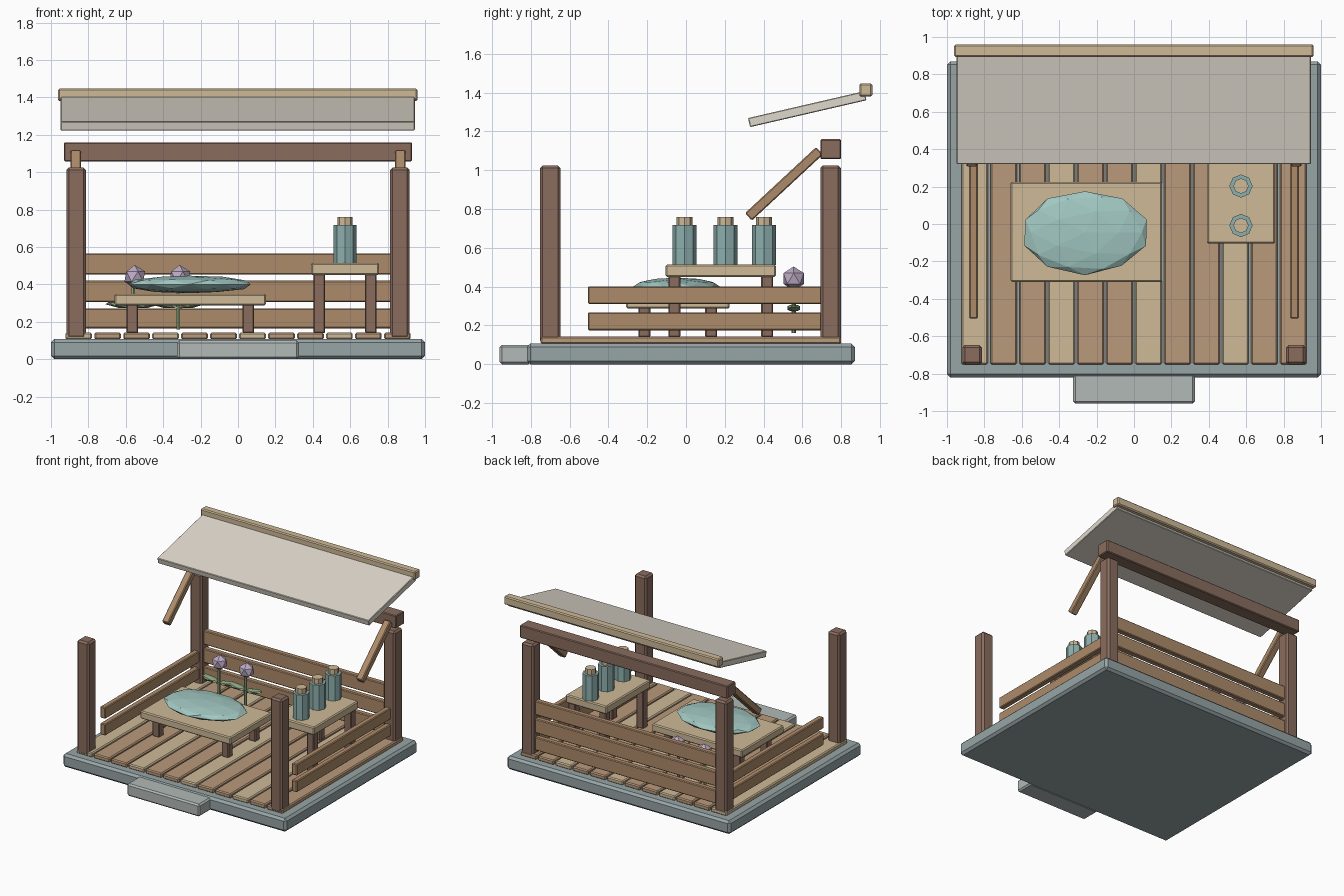
import bpy, math, random
from mathutils import Vector

if "Cube" in bpy.data.objects:
    bpy.data.objects.remove(bpy.data.objects["Cube"])

random.seed(4)


def mat(name, r, g, b):
    m = bpy.data.materials.new(name)
    m.diffuse_color = tuple((c / 255) ** 2.2 for c in (r, g, b)) + (1,)
    m.use_nodes = True
    m.node_tree.nodes["Principled BSDF"].inputs["Base Color"].default_value = m.diffuse_color
    return m


STONE = mat("stone", 150, 163, 165)
STEP = mat("step_stone", 176, 184, 182)
DARK = mat("dark_wood", 136, 108, 94)
MID = mat("mid_wood", 184, 152, 122)
RAIL = mat("rail_wood", 172, 138, 106)
LIGHT = mat("light_wood", 205, 184, 150)
CLOTH = mat("cloth", 222, 215, 203)
GLASS = mat("glass", 140, 174, 172)
CUSHION = mat("cushion", 160, 198, 192)
PETAL = mat("petal", 188, 170, 196)
LEAF = mat("leaf", 142, 168, 128)


def finish(name, m):
    o = bpy.context.object
    o.name = name
    o.data.materials.append(m)
    return o


def box(name, m, x, y, z, bevel=0.008, rx=0.0):
    """Chamfered box from (min, max) ranges, optionally tilted about x."""
    r = (x, y, z)
    bpy.ops.mesh.primitive_cube_add(size=1, location=[(a + b) / 2 for a, b in r])
    o = finish(name, m)
    o.scale = [b - a for a, b in r]
    bpy.ops.object.transform_apply(location=False, rotation=False, scale=True)
    o.rotation_euler.x = rx
    if bevel:
        mod = o.modifiers.new("chamfer", "BEVEL")
        mod.width, mod.segments = bevel, 1
    return o


def around(c, half):
    return (c - half, c + half)


def cyl(name, m, x, y, z0, z1, r, n=8):
    bpy.ops.mesh.primitive_cylinder_add(vertices=n, radius=r, depth=z1 - z0,
                                        location=(x, y, (z0 + z1) / 2))
    return finish(name, m)


def ball(name, m, loc, scale, sub, ry=0.0):
    bpy.ops.mesh.primitive_ico_sphere_add(subdivisions=sub, radius=1, location=loc)
    o = finish(name, m)
    o.scale = scale
    o.rotation_euler.y = ry
    return o


# Foundation and step
box("base_slab", STONE, (-1, 1), (-0.82, 0.87), (0, 0.108), 0.018)
box("front_step", STEP, (-0.325, 0.325), (-0.96, -0.80), (0, 0.1), 0.012)

# Deck planks
for i in range(12):
    box(f"plank_{i}", LIGHT if i % 3 == 0 else MID,
        around(-0.8525 + 0.155 * i, 0.071), (-0.75, 0.80), (0.105, 0.143))

# Posts, side rails and braces, left and right
for s, side in ((-1, "left"), (1, "right")):
    for y, end in ((-0.7, "front"), (0.745, "back")):
        box(f"{end}_{side}_post", DARK, around(s * 0.865, 0.053), around(y, 0.053),
            (0.11, 1.025), 0.014)
    for j, (a, b) in enumerate(((0.175, 0.268), (0.31, 0.402))):
        box(f"{side}_rail_{j}", RAIL, around(s * 0.858, 0.023), (-0.505, 0.72), (a, b), 0.006)
    box(f"{side}_brace", RAIL, around(s * 0.868, 0.028), around(0.505, 0.25),
        around(0.93, 0.026), 0.006, math.atan2(0.33, 0.355))

# Back rails and beam
for j, (a, b) in enumerate(((0.165, 0.272), (0.305, 0.42), (0.452, 0.565))):
    box(f"back_rail_{j}", RAIL, (-0.82, 0.82), around(0.745, 0.023), (a, b), 0.006)
box("back_beam", DARK, (-0.93, 0.93), (0.692, 0.8), (1.057, 1.16), 0.006)

# Sloped canopy with top bar
box("canopy", CLOTH, (-0.948, 0.945), around(0.625, 0.308), around(1.315, 0.024),
    0.004, math.radians(13))
box("canopy_bar", LIGHT, (-0.962, 0.96), (0.893, 0.96), (1.38, 1.447), 0.008)


def table(name, x, y, z, foot, inset):
    box(f"{name}_top", LIGHT, x, y, z, 0.008)
    for cx in (x[0] + inset, x[1] - inset):
        for cy in (y[0] + inset, y[1] - inset):
            box(f"{name}_leg", DARK, around(cx, 0.031), around(cy, 0.031),
                (foot, z[0] + 0.005), 0.006)


# Low table with faceted cushion
table("low_table", (-0.66, 0.15), (-0.31, 0.225), (0.288, 0.35), 0.14, 0.095)
cushion = ball("cushion", CUSHION, (-0.262, -0.045, 0.4), (0.345, 0.228, 0.048), 2)
for v in cushion.data.vertices:
    v.co *= random.uniform(0.96, 1.01)

# Side table with three stoppered jars
table("side_table", (0.39, 0.755), (-0.105, 0.463), (0.45, 0.515), 0.14, 0.045)
for i, y in enumerate((-0.008, 0.203, 0.402)):
    cyl(f"jar_{i}", GLASS, 0.572, y, 0.512, 0.718, 0.062)
    cyl(f"stopper_{i}", LIGHT, 0.572, y, 0.716, 0.76, 0.041)

# Flowers with paired leaves
for i, x in enumerate((-0.56, -0.32)):
    cyl(f"stem_{i}", LEAF, x, 0.555, 0.16, 0.42, 0.011, 6)
    ball(f"bloom_{i}", PETAL, (x + 0.008, 0.555, 0.442), (0.062,) * 3, 1)
    for s in (-1, 1):
        ball(f"leaf_{i}", LEAF, (x + s * 0.075, 0.555, 0.29), (0.082, 0.038, 0.016), 1,
             -s * 0.15)
